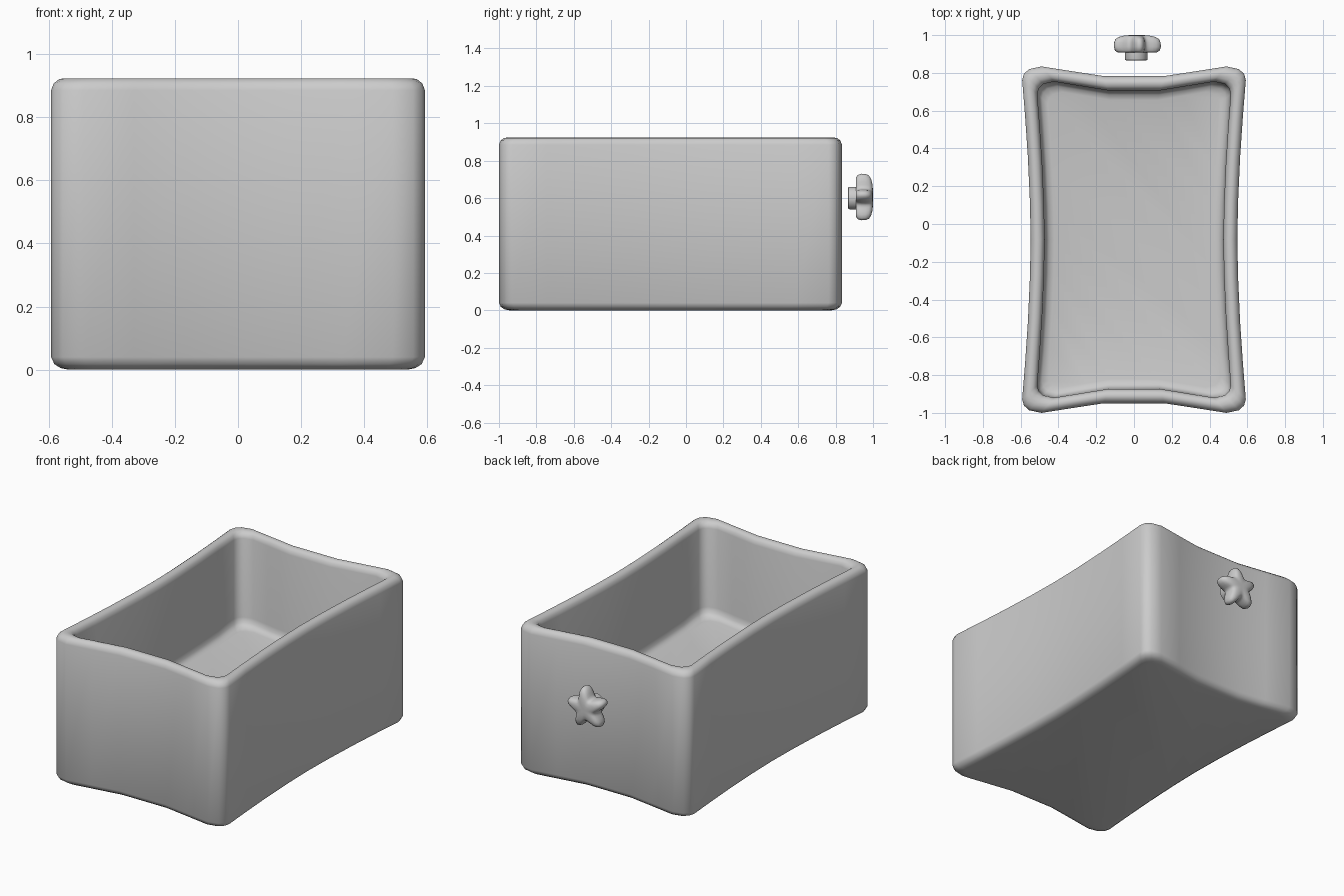
import bpy, bmesh
from math import cos, sin, pi, radians

if "Cube" in bpy.data.objects:
    bpy.data.objects.remove(bpy.data.objects["Cube"])


def loft(name, rings):
    """Skin a stack of closed rings and cap both ends."""
    bm = bmesh.new()
    loops = [[bm.verts.new(p) for p in ring] for ring in rings]
    n = len(loops[0])
    for a, b in zip(loops, loops[1:]):
        for i in range(n):
            j = (i + 1) % n
            bm.faces.new((a[i], a[j], b[j], b[i]))
    bm.faces.new(loops[0])
    bm.faces.new(loops[-1])
    bmesh.ops.recalc_face_normals(bm, faces=bm.faces)
    mesh = bpy.data.meshes.new(name)
    bm.to_mesh(mesh)
    bm.free()
    obj = bpy.data.objects.new(name, mesh)
    bpy.context.collection.objects.link(obj)
    bpy.ops.object.select_all(action='DESELECT')
    obj.select_set(True)
    bpy.context.view_layer.objects.active = obj
    bpy.ops.object.shade_smooth_by_angle(angle=radians(50))
    return obj


# Box outline: one quarter with pinched sides and rounded corner, mirrored
HX, HY, CY = 0.592, 0.917, -0.083
quarter = [(0.547, 0.0), (0.551, 0.2), (0.562, 0.44), (0.577, 0.66),
           (0.592, 0.845), (0.583, 0.878), (0.555, 0.903), (0.49, 0.917),
           (0.33, 0.892), (0.16, 0.866)]
half = quarter + [(-x, y) for x, y in reversed(quarter)]
outline = half + [(x, -y) for x, y in reversed(half[1:-1])]


def box_ring(inset, z):
    sx, sy = 1 - inset / HX, 1 - inset / HY
    return [(x * sx, CY + y * sy, z) for x, y in outline]


# Open box: up the outside, over the rounded rim, down to the raised floor
box_profile = [(0.055, 0.0), (0.03, 0.005), (0.01, 0.018), (0.0, 0.04),
               (0.0, 0.885), (0.008, 0.907), (0.025, 0.92), (0.04, 0.923),
               (0.058, 0.919), (0.072, 0.907), (0.08, 0.885),
               (0.082, 0.395), (0.09, 0.365), (0.105, 0.348), (0.135, 0.34)]
loft("box", [box_ring(i, z) for i, z in box_profile])

# Star knob on the back, axis along y
KX, KZ, R, N = 0.012, 0.6, 0.132, 60


def knob_ring(radius, y, star):
    pts = []
    for i in range(N):
        t = 2 * pi * i / N
        tip = ((1 + cos(5 * t)) / 2) ** 1.3
        r = radius * (1 - star * 0.43 * (1 - tip))
        a = t + radians(81)
        pts.append((KX + r * cos(a), y, KZ + r * sin(a)))
    return pts


star_profile = [(0.6, 0.908, 1), (0.84, 0.909, 1), (0.95, 0.918, 1),
                (1.0, 0.938, 1), (0.99, 0.96, 1), (0.93, 0.978, 1),
                (0.78, 0.99, 0.9), (0.55, 0.997, 0.7), (0.28, 1.0, 0.4),
                (0.08, 1.0, 0)]
loft("star_knob", [knob_ring(R * s, y, k) for s, y, k in star_profile])

# Short round stem behind the star
stem_profile = [(0.05, 0.865), (0.058, 0.868), (0.06, 0.874), (0.06, 0.915)]
loft("knob_stem", [knob_ring(r, y, 0) for r, y in stem_profile])
